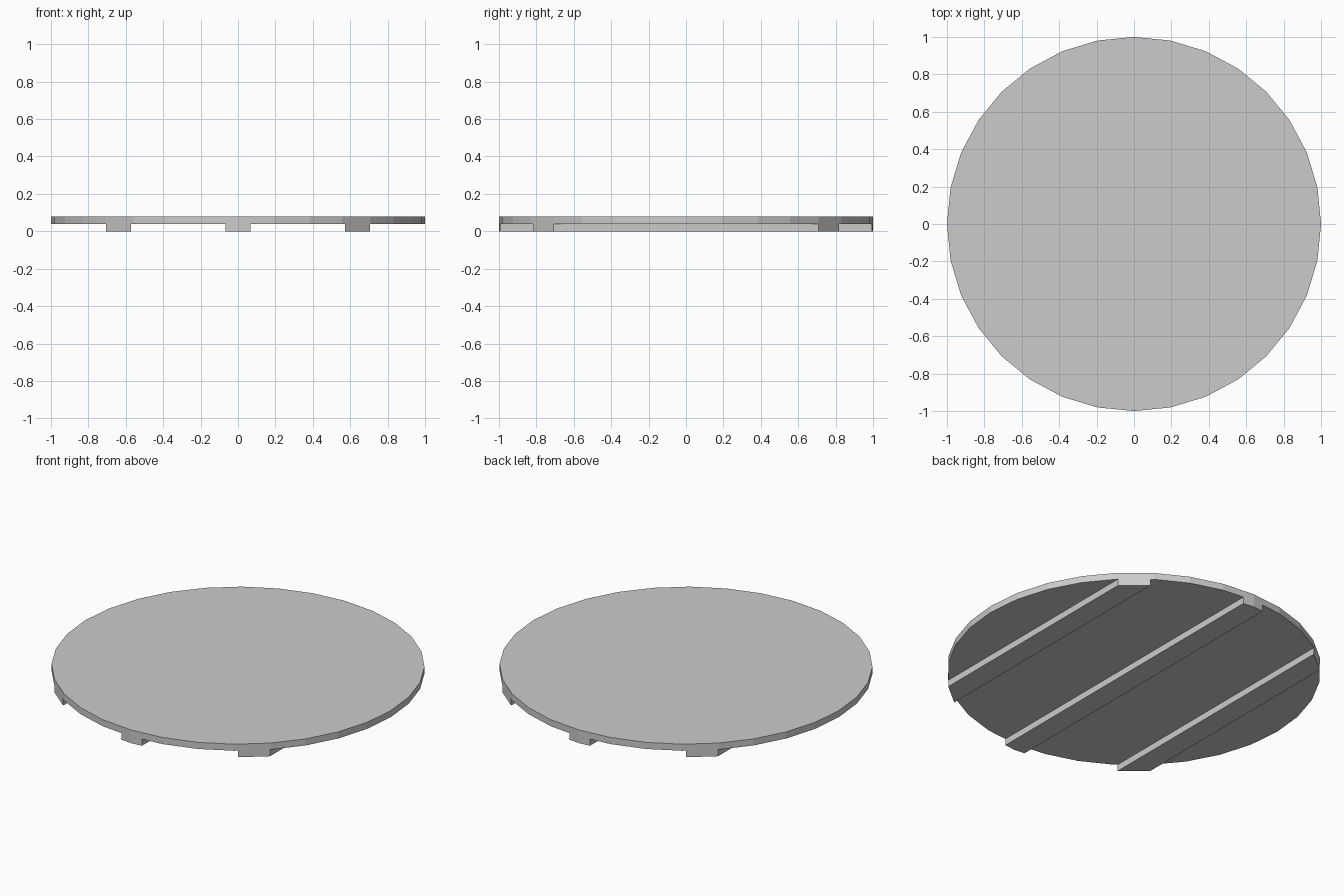
import bpy
import bmesh
from mathutils import Vector

if "Cube" in bpy.data.objects:
    bpy.data.objects.remove(bpy.data.objects["Cube"])

SIDES = 32
THICK = 0.039


def disc_slab(name, z, x_range=None):
    """32-sided slab of the unit disc, optionally trimmed to a strip in x."""
    bm = bmesh.new()
    bmesh.ops.create_circle(bm, cap_ends=True, radius=1.0, segments=SIDES)
    if x_range:
        for x, side in ((x_range[0], -1), (x_range[1], 1)):
            bmesh.ops.bisect_plane(
                bm, geom=bm.verts[:] + bm.edges[:] + bm.faces[:],
                plane_co=(x, 0, 0), plane_no=(side, 0, 0), clear_outer=True)
    ext = bmesh.ops.extrude_face_region(bm, geom=bm.faces[:])
    top = [g for g in ext["geom"] if isinstance(g, bmesh.types.BMVert)]
    bmesh.ops.translate(bm, verts=top, vec=Vector((0, 0, THICK)))
    bmesh.ops.translate(bm, verts=bm.verts, vec=Vector((0, 0, z)))
    bmesh.ops.recalc_face_normals(bm, faces=bm.faces)
    mesh = bpy.data.meshes.new(name)
    bm.to_mesh(mesh)
    bm.free()
    obj = bpy.data.objects.new(name, mesh)
    bpy.context.collection.objects.link(obj)
    return obj


# Round top board
disc_slab("round_board", THICK)

# Three battens underneath, ends cut flush with the rim
HALF = 0.067
for name, x in (("left_batten", -0.639), ("middle_batten", 0.0), ("right_batten", 0.639)):
    disc_slab(name, 0.0, (x - HALF, x + HALF))
